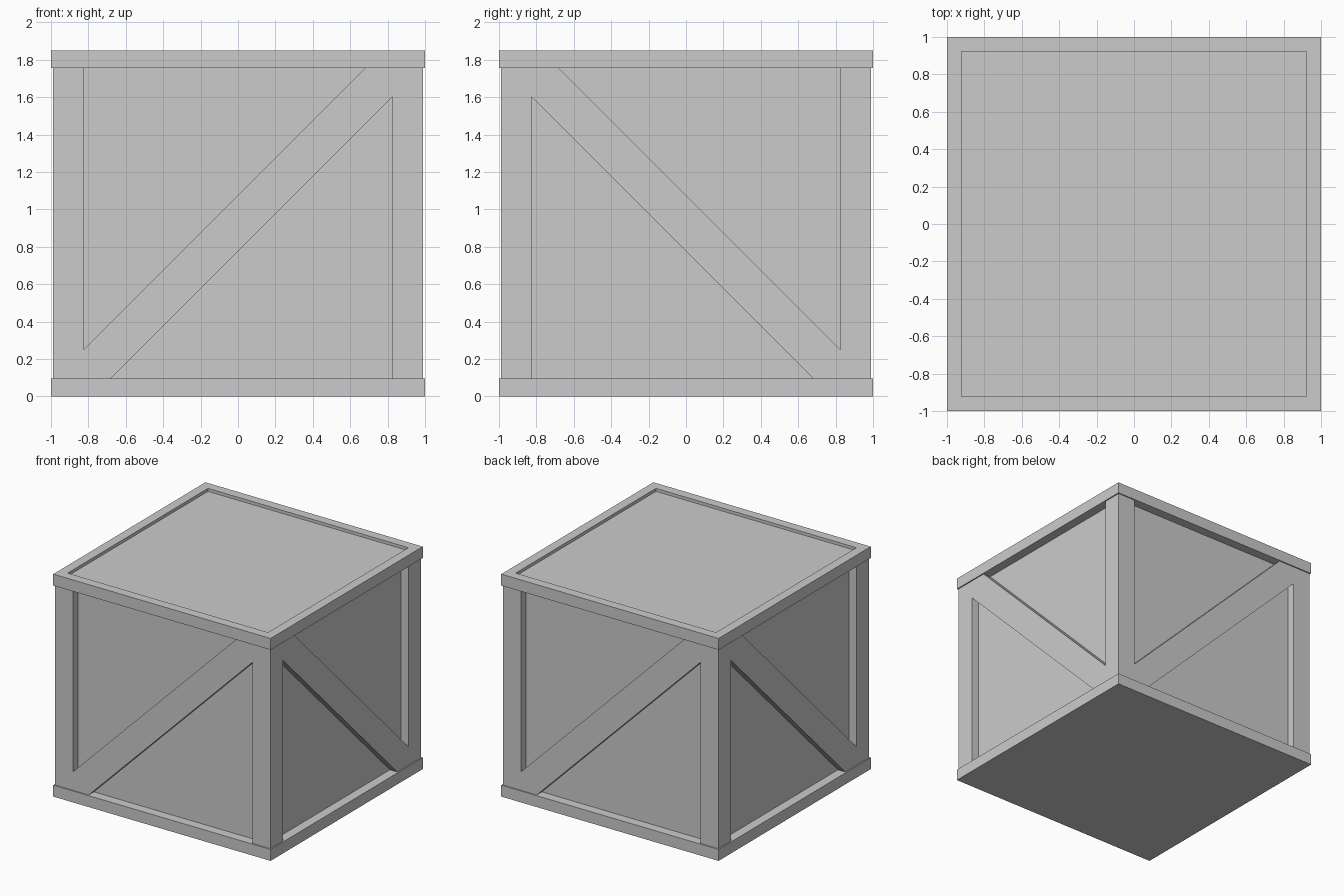
import bpy, bmesh, math
from mathutils import Matrix

if "Cube" in bpy.data.objects:
    bpy.data.objects.remove(bpy.data.objects["Cube"])

HALF, HEIGHT, BAND = 1.0, 1.85, 0.095   # outer slabs
POST_OUT, POST_IN = 0.99, 0.825         # corner posts
PANEL, LID = 0.922, 1.825               # recessed panels and lid height
LOW, HIGH = BAND, HEIGHT - BAND


def finish(name, bm):
    bmesh.ops.recalc_face_normals(bm, faces=bm.faces)
    mesh = bpy.data.meshes.new(name)
    bm.to_mesh(mesh)
    bm.free()
    obj = bpy.data.objects.new(name, mesh)
    bpy.context.collection.objects.link(obj)
    return obj


def box(name, x0, x1, y0, y1, z0, z1):
    bm = bmesh.new()
    m = Matrix.Translation(((x0 + x1) / 2, (y0 + y1) / 2, (z0 + z1) / 2))
    m = m @ Matrix.Diagonal((x1 - x0, y1 - y0, z1 - z0, 1))
    bmesh.ops.create_cube(bm, size=1, matrix=m)
    return finish(name, bm)


def brace(name, side):
    # diagonal board, alternating direction on neighbouring sides
    s = 1 if side % 2 == 0 else -1
    profile = [(-POST_IN, LOW), (-0.68, LOW), (POST_IN, 1.6),
               (POST_IN, HIGH), (0.68, HIGH), (-POST_IN, 0.25)]
    bm = bmesh.new()
    face = bm.faces.new([bm.verts.new((s * x, -POST_OUT, z)) for x, z in profile])
    ext = bmesh.ops.extrude_face_region(bm, geom=[face], use_keep_orig=True)
    verts = [v for v in ext["geom"] if isinstance(v, bmesh.types.BMVert)]
    bmesh.ops.translate(bm, verts=verts, vec=(0, POST_OUT - PANEL + 0.01, 0))
    bm.transform(Matrix.Rotation(side * math.pi / 2, 4, 'Z'))
    return finish(name, bm)


def rim(name, outer, inner, z0, z1):
    # square ring: four quads extruded upwards
    bm = bmesh.new()
    corners = [(-1, -1), (1, -1), (1, 1), (-1, 1)]
    o = [bm.verts.new((x * outer, y * outer, z0)) for x, y in corners]
    n = [bm.verts.new((x * inner, y * inner, z0)) for x, y in corners]
    faces = [bm.faces.new((o[i], o[(i + 1) % 4], n[(i + 1) % 4], n[i])) for i in range(4)]
    ext = bmesh.ops.extrude_face_region(bm, geom=faces, use_keep_orig=True)
    verts = [v for v in ext["geom"] if isinstance(v, bmesh.types.BMVert)]
    bmesh.ops.translate(bm, verts=verts, vec=(0, 0, z1 - z0))
    return finish(name, bm)


# Base slab, recessed body with lid, and top rim
box("base_slab", -HALF, HALF, -HALF, HALF, 0, BAND)
box("crate_panels", -PANEL, PANEL, -PANEL, PANEL, BAND, LID)
rim("top_rim", HALF, PANEL, HIGH, HEIGHT)

# Corner posts
for sx in (-1, 1):
    for sy in (-1, 1):
        xs = sorted((sx * POST_IN, sx * POST_OUT))
        ys = sorted((sy * POST_IN, sy * POST_OUT))
        box("corner_post", *xs, *ys, LOW, HIGH)

# Diagonal braces on all four sides
for i, side in enumerate(("front", "right", "back", "left")):
    brace(side + "_brace", i)
